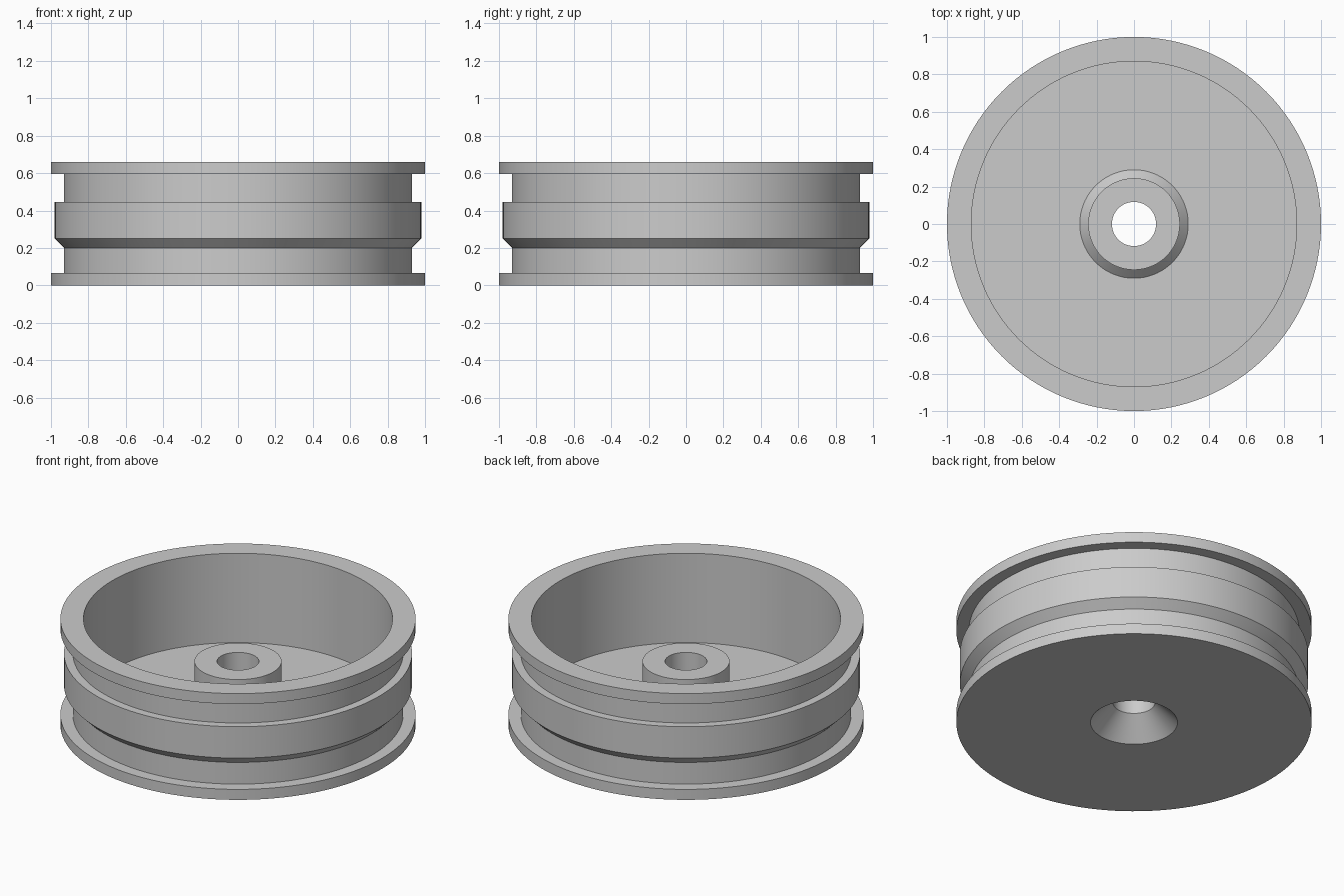
import bpy
import bmesh
import math

cube = bpy.data.objects.get("Cube")
if cube:
    bpy.data.objects.remove(cube, do_unlink=True)

SEGMENTS = 128

grey = bpy.data.materials.new("light_grey")
grey.use_nodes = True
colour = (0.6, 0.6, 0.6, 1)
grey.diffuse_color = colour
grey.node_tree.nodes["Principled BSDF"].inputs["Base Color"].default_value = colour


def lathe(name, profile, material):
    """Revolve a closed (radius, height) profile around the z axis."""
    bm = bmesh.new()
    verts = [bm.verts.new((r, 0, z)) for r, z in profile]
    edges = [bm.edges.new((a, b)) for a, b in zip(verts, verts[1:] + verts[:1])]
    bmesh.ops.spin(bm, geom=verts + edges, cent=(0, 0, 0), axis=(0, 0, 1),
                   angle=math.tau, steps=SEGMENTS)
    bmesh.ops.remove_doubles(bm, verts=bm.verts, dist=0.0001)
    bmesh.ops.recalc_face_normals(bm, faces=bm.faces)
    mesh = bpy.data.meshes.new(name)
    bm.to_mesh(mesh)
    bm.free()
    mesh.materials.append(material)
    obj = bpy.data.objects.new(name, mesh)
    bpy.context.collection.objects.link(obj)
    bpy.ops.object.select_all(action="DESELECT")
    obj.select_set(True)
    bpy.context.view_layer.objects.active = obj
    bpy.ops.object.shade_smooth_by_angle(angle=math.radians(30))
    return obj


# Outer side: two flanges, two grooves and a raised, chamfered middle band
outer_side = [(1, 0), (1, 0.065), (0.93, 0.065), (0.93, 0.2), (0.98, 0.25),
              (0.98, 0.445), (0.93, 0.445), (0.93, 0.595), (1, 0.595), (1, 0.66)]

# Inner side: straight wall, dish floor and hub with a flared foot
inner_side = [(0.87, 0.66), (0.87, 0.105), (0.29, 0.105), (0.245, 0.15), (0.245, 0.395)]

# Axle bore, opening into a countersink underneath
axle_bore = [(0.118, 0.395), (0.118, 0.127), (0.245, 0)]

lathe("wheel_rim", outer_side + inner_side + axle_bore, grey)
